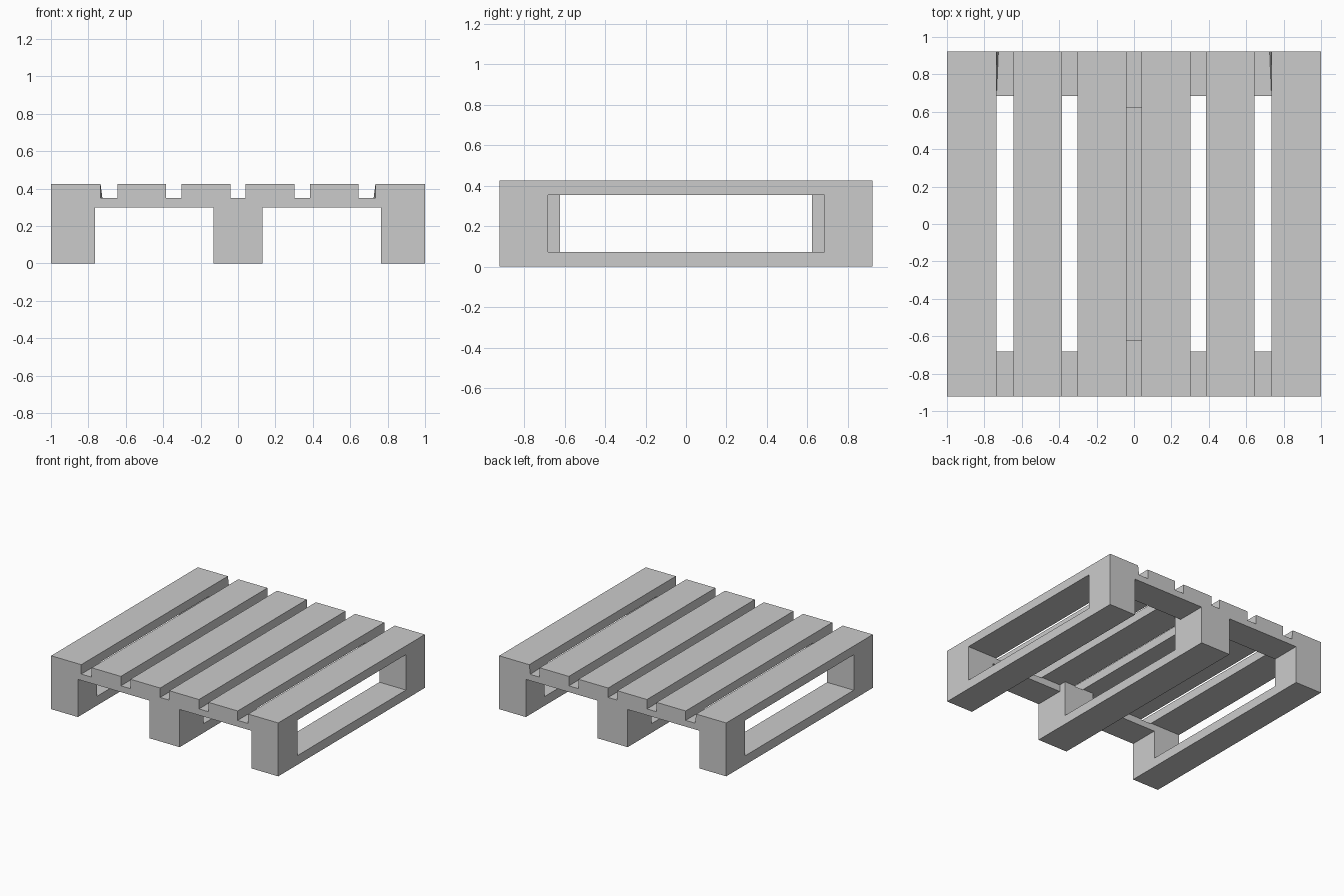
import bpy, bmesh
from mathutils import Vector

if "Cube" in bpy.data.objects:
    bpy.data.objects.remove(bpy.data.objects["Cube"])


def prism(name, points, axis):
    """Extrude a closed polygon along the vector axis."""
    bm = bmesh.new()
    face = bm.faces.new([bm.verts.new(p) for p in points])
    ext = bmesh.ops.extrude_face_region(bm, geom=[face])
    moved = [v for v in ext["geom"] if isinstance(v, bmesh.types.BMVert)]
    bmesh.ops.translate(bm, verts=moved, vec=Vector(axis))
    bmesh.ops.recalc_face_normals(bm, faces=bm.faces)
    mesh = bpy.data.meshes.new(name)
    bm.to_mesh(mesh)
    bm.free()
    obj = bpy.data.objects.new(name, mesh)
    bpy.context.collection.objects.link(obj)
    return obj


TOP, GROOVE, BEAM, DEPTH = 0.425, 0.35, 0.30, 0.922

# Front profile: three runners, cross beam and grooved deck (right half, mirrored)
half = [(0.132, 0), (0.132, BEAM), (0.765, BEAM), (0.765, 0), (1, 0), (1, TOP)]
for outer, inner in ((0.735, 0.643), (0.386, 0.302)):
    half += [(outer, TOP), (outer, GROOVE), (inner, GROOVE), (inner, TOP)]
half += [(0.04, TOP), (0.04, GROOVE)]
profile = half + [(-x, z) for x, z in reversed(half)]
pallet = prism("pallet", [(x, -DEPTH, z) for x, z in profile], (0, 2 * DEPTH, 0))

# Opening through all runners, shorter in the middle runner
near, far, mid = -0.682, 0.685, 0.622
plan = [(-1.1, near), (-0.132, near), (-0.132, -mid), (0.132, -mid),
        (0.132, near), (1.1, near), (1.1, far), (0.132, far),
        (0.132, mid), (-0.132, mid), (-0.132, far), (-1.1, far)]
cutter = prism("opening_cutter", [(x, y, 0.073) for x, y in plan], (0, 0, 0.282))
cutter.hide_render = True

cut = pallet.modifiers.new("openings", "BOOLEAN")
cut.operation = "DIFFERENCE"
cut.solver = "EXACT"
cut.object = cutter
bpy.context.view_layer.objects.active = pallet
pallet.select_set(True)
bpy.ops.object.modifier_apply(modifier="openings")
bpy.data.objects.remove(cutter)

# Slightly skewed groove corners at the back of the outer slats
for v in pallet.data.vertices:
    for s in (-1, 1):
        if (v.co - Vector((s * 0.735, DEPTH, GROOVE))).length < 0.002:
            v.co.x -= s * 0.01
